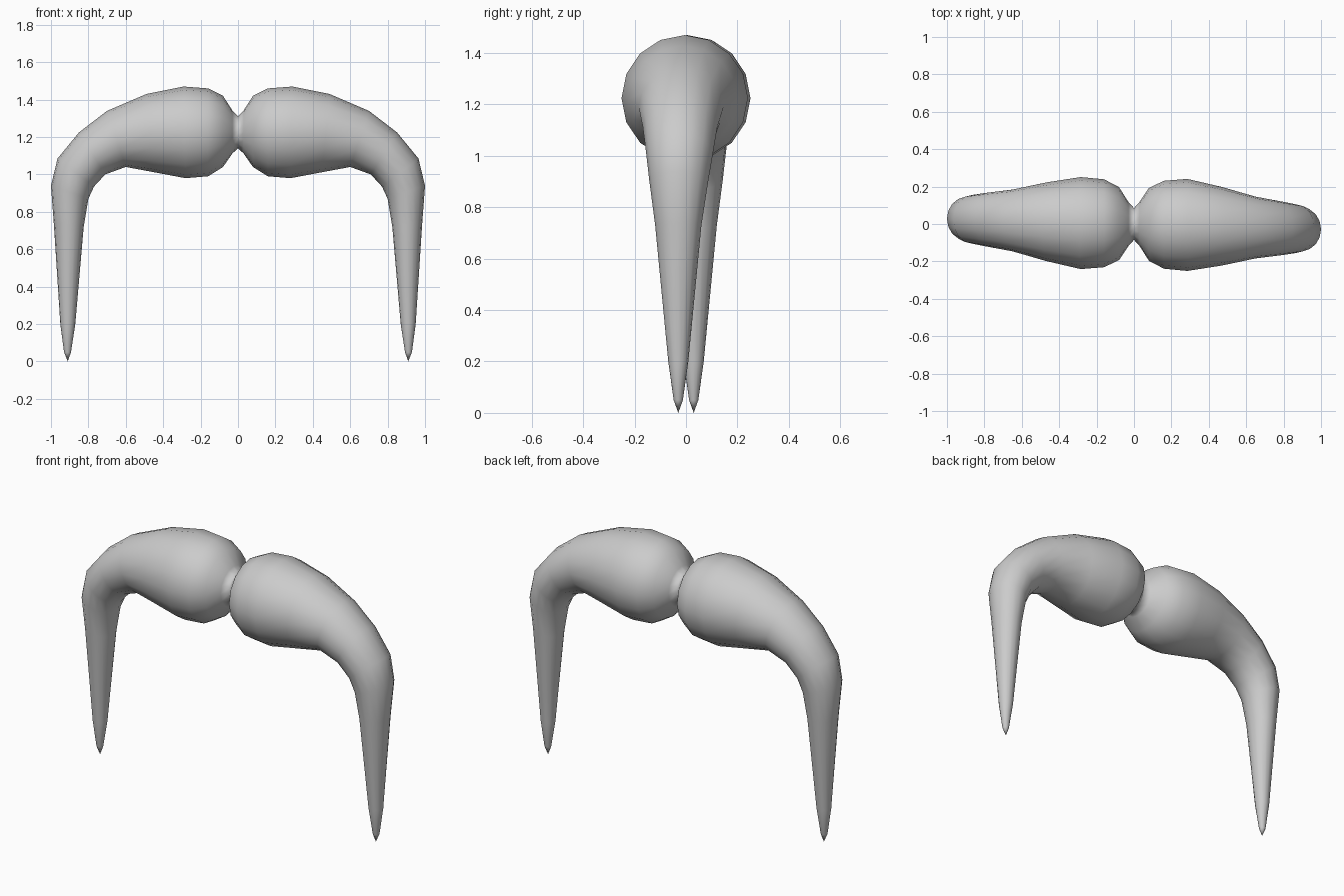
import bpy, bmesh, math
from mathutils import Vector

if "Cube" in bpy.data.objects:
    bpy.data.objects.remove(bpy.data.objects["Cube"])

SIDES = 16
# outer x, outer z, inner x, inner z, half depth, y centre
RINGS = [
    (0.00, 1.31, 0.00, 1.14, 0.085, 0.0),
    (0.03, 1.342, 0.03, 1.112, 0.118, 0.0),
    (0.08, 1.42, 0.08, 1.04, 0.195, -0.002),
    (0.16, 1.46, 0.16, 0.99, 0.235, -0.004),
    (0.29, 1.47, 0.28, 0.98, 0.246, -0.005),
    (0.49, 1.43, 0.45, 1.012, 0.21, -0.012),
    (0.70, 1.34, 0.60, 1.04, 0.165, -0.019),
    (0.85, 1.225, 0.71, 1.00, 0.145, -0.023),
    (0.965, 1.085, 0.77, 0.935, 0.13, -0.025),
    (1.00, 0.94, 0.80, 0.87, 0.115, -0.028),
    (0.985, 0.74, 0.825, 0.72, 0.09, -0.03),
    (0.95, 0.20, 0.87, 0.20, 0.039, -0.03),
    (0.93, 0.05, 0.893, 0.05, 0.018, -0.03),
]
TIP = Vector((0.91, -0.03, 0.0))

grey = bpy.data.materials.new("plain grey")
grey.diffuse_color = (0.6, 0.6, 0.6, 1)
grey.use_nodes = True
grey.node_tree.nodes["Principled BSDF"].inputs["Base Color"].default_value = grey.diffuse_color

bm = bmesh.new()


def half(sign):
    """Loft one tapering horn; sign -1 turns it half round about z."""
    turn = Vector((sign, sign, 1))
    loops = []
    for ox, oz, ix, iz, depth, yc in RINGS:
        a, b = Vector((ox, yc, oz)), Vector((ix, yc, iz))
        mid, up = (a + b) / 2, (a - b) / 2
        loops.append([bm.verts.new((mid + up * math.cos(t) + Vector((0, depth, 0)) * math.sin(t)) * turn)
                      for t in (math.tau * i / SIDES for i in range(SIDES))])
    tip = bm.verts.new(TIP * turn)
    for i in range(SIDES):
        j = (i + 1) % SIDES
        for p, q in zip(loops, loops[1:]):
            bm.faces.new((p[i], p[j], q[j], q[i]))
        bm.faces.new((loops[-1][i], loops[-1][j], tip))


# two drooping horns welded at the narrow middle
half(1)
half(-1)
bmesh.ops.remove_doubles(bm, verts=bm.verts, dist=0.0005)
bmesh.ops.recalc_face_normals(bm, faces=bm.faces)
for f in bm.faces:
    f.smooth = True

mesh = bpy.data.meshes.new("moustache")
bm.to_mesh(mesh)
bm.free()
mesh.materials.append(grey)
obj = bpy.data.objects.new("moustache", mesh)
bpy.context.collection.objects.link(obj)
